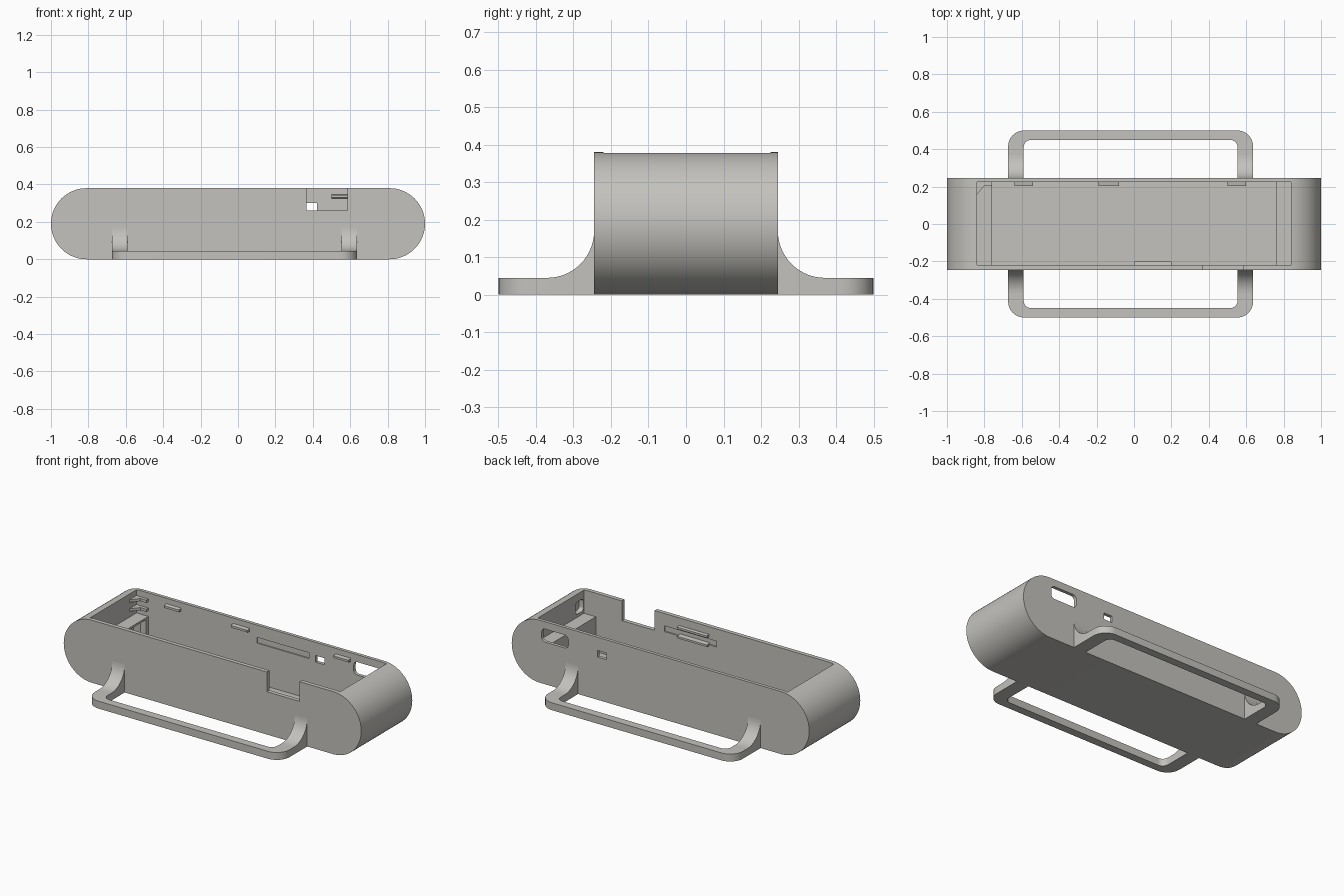
import bpy, bmesh, math

if "Cube" in bpy.data.objects:
    bpy.data.objects.remove(bpy.data.objects["Cube"])

grey = bpy.data.materials.new("warm grey plastic")
grey.diffuse_color = (0.55, 0.54, 0.51, 1)
grey.use_nodes = True
grey.node_tree.nodes["Principled BSDF"].inputs["Base Color"].default_value = grey.diffuse_color


def prism(name, pts, axis, lo, hi):
    """Extrude a 2D outline along x (pts y,z), y (pts x,z) or z (pts x,y)."""
    place = {"x": lambda a, b, t: (t, a, b),
             "y": lambda a, b, t: (a, t, b),
             "z": lambda a, b, t: (a, b, t)}[axis]
    bm = bmesh.new()
    low = [bm.verts.new(place(a, b, lo)) for a, b in pts]
    high = [bm.verts.new(place(a, b, hi)) for a, b in pts]
    bm.faces.new(low)
    bm.faces.new(high)
    n = len(pts)
    for i in range(n):
        j = (i + 1) % n
        bm.faces.new((low[i], low[j], high[j], high[i]))
    bmesh.ops.recalc_face_normals(bm, faces=bm.faces)
    me = bpy.data.meshes.new(name)
    bm.to_mesh(me)
    bm.free()
    me.materials.append(grey)
    ob = bpy.data.objects.new(name, me)
    bpy.context.collection.objects.link(ob)
    return ob


def arc(cx, cy, r, a0, a1, n=8):
    return [(cx + r * math.cos(math.radians(a0 + (a1 - a0) * i / n)),
             cy + r * math.sin(math.radians(a0 + (a1 - a0) * i / n)))
            for i in range(n + 1)]


def rect(a0, a1, b0, b1):
    return [(a0, b0), (a1, b0), (a1, b1), (a0, b1)]


def round_rect(a0, a1, b0, b1, r):
    return (arc(a1 - r, b1 - r, r, 0, 90) + arc(a0 + r, b1 - r, r, 90, 180)
            + arc(a0 + r, b0 + r, r, 180, 270) + arc(a1 - r, b0 + r, r, 270, 360))


def select(ob):
    bpy.ops.object.select_all(action="DESELECT")
    ob.select_set(True)
    bpy.context.view_layer.objects.active = ob


def cut(ob, cutter):
    select(ob)
    m = ob.modifiers.new("cut", "BOOLEAN")
    m.operation, m.solver, m.object = "DIFFERENCE", "EXACT", cutter
    bpy.ops.object.modifier_apply(modifier=m.name)
    bpy.data.objects.remove(cutter)


def smooth(ob):
    select(ob)
    bpy.ops.object.shade_smooth_by_angle(angle=math.radians(30))


H, R, W = 0.38, 0.19, 0.245

# Case body: long capsule outline run through the depth
case = prism("case_body", arc(1 - R, R, R, -90, 90, 36) + arc(R - 1, R, R, 90, 270, 36),
             "y", -W, W)

# Open cavity, with a raised ledge left at both ends
cavity = [(-0.76, 0.025), (0.76, 0.025), (0.76, 0.237), (0.84, 0.237),
          (0.84, 0.5), (-0.84, 0.5), (-0.84, 0.237), (-0.76, 0.237)]
cut(case, prism("cavity_cutter", cavity, "y", -0.22, 0.225))

# Pocket in the left ledge with one slanted corner
pocket = [(-0.75, -0.005), (-0.75, 0.2), (-0.795, 0.2), (-0.82, 0.17), (-0.82, 0.025)]
cut(case, prism("ledge_pocket_cutter", pocket, "z", 0.12, 0.225))

# Front notch, back port, small back window and end wall pocket
cut(case, prism("front_notch_cutter", rect(0.365, 0.585, 0.26, 0.5), "y", -0.3, -0.2))
cut(case, prism("port_cutter", round_rect(0.62, 0.80, 0.256, 0.335, 0.025), "y", 0.2, 0.3))
cut(case, prism("window_cutter", rect(0.363, 0.423, 0.26, 0.30), "y", 0.2, 0.3))
cut(case, prism("end_pocket_cutter", round_rect(-0.215, -0.14, 0.255, 0.33, 0.02),
                "x", 0.82, 0.87))

# Shallow strip recesses on both inner long walls
cut(case, prism("back_recess_cutter", rect(-0.03, 0.32, 0.27, 0.305), "y", 0.2, 0.232))
cut(case, prism("front_recess_cutter", rect(-0.05, 0.3, 0.27, 0.305), "y", -0.228, -0.2))
smooth(case)

# Snap clips along the inner walls
for i, (x0, x1) in enumerate(((-0.64, -0.54), (-0.19, -0.08), (0.5, 0.6))):
    prism(f"back_clip_{i + 1}", [(0.23, 0.325), (0.203, 0.33), (0.203, 0.343), (0.23, 0.348)],
          "x", x0, x1)
for i, z in enumerate((0.325, 0.27)):
    prism(f"front_clip_{i + 1}", [(-0.23, z - 0.01), (-0.2, z - 0.006),
                                  (-0.2, z + 0.006), (-0.23, z + 0.01)], "x", 0.0, 0.2)

# Triangular corner brackets at the back left
for i, z in enumerate((0.28, 0.335)):
    prism(f"corner_bracket_{i + 1}", [(-0.845, 0.15), (-0.80, 0.205), (-0.76, 0.205),
                                      (-0.76, 0.23), (-0.845, 0.23)], "z", z - 0.008, z + 0.008)

# Strap loops: flat U frame plus curved fillets rising up the case
X0, X1, LEG, T, Y = -0.673, 0.637, 0.083, 0.045, 0.5
for name, s in (("front", -1), ("back", 1)):
    inner0, inner1, yi = X0 + LEG, X1 - LEG, Y - 0.05
    frame = ([(X1, W - 0.005)] + arc(X1 - 0.085, Y - 0.085, 0.085, 0, 90)
             + arc(X0 + 0.085, Y - 0.085, 0.085, 90, 180)
             + [(X0, W - 0.005), (inner0, W - 0.005)]
             + arc(inner0 + 0.04, yi - 0.04, 0.04, 180, 90)
             + arc(inner1 - 0.04, yi - 0.04, 0.04, 90, 0) + [(inner1, W - 0.005)])
    smooth(prism(f"{name}_strap_loop", [(x, s * y) for x, y in frame], "z", 0, T))
    fillet = [(W - 0.005, T)] + [(W - 0.005, T + 0.125)] + arc(W + 0.125, T + 0.125, 0.125, 180, 270, 14)
    for side, x in (("left", X0), ("right", inner1)):
        smooth(prism(f"{name}_{side}_loop_fillet", [(s * y, z) for y, z in fillet],
                     "x", x, x + LEG))
